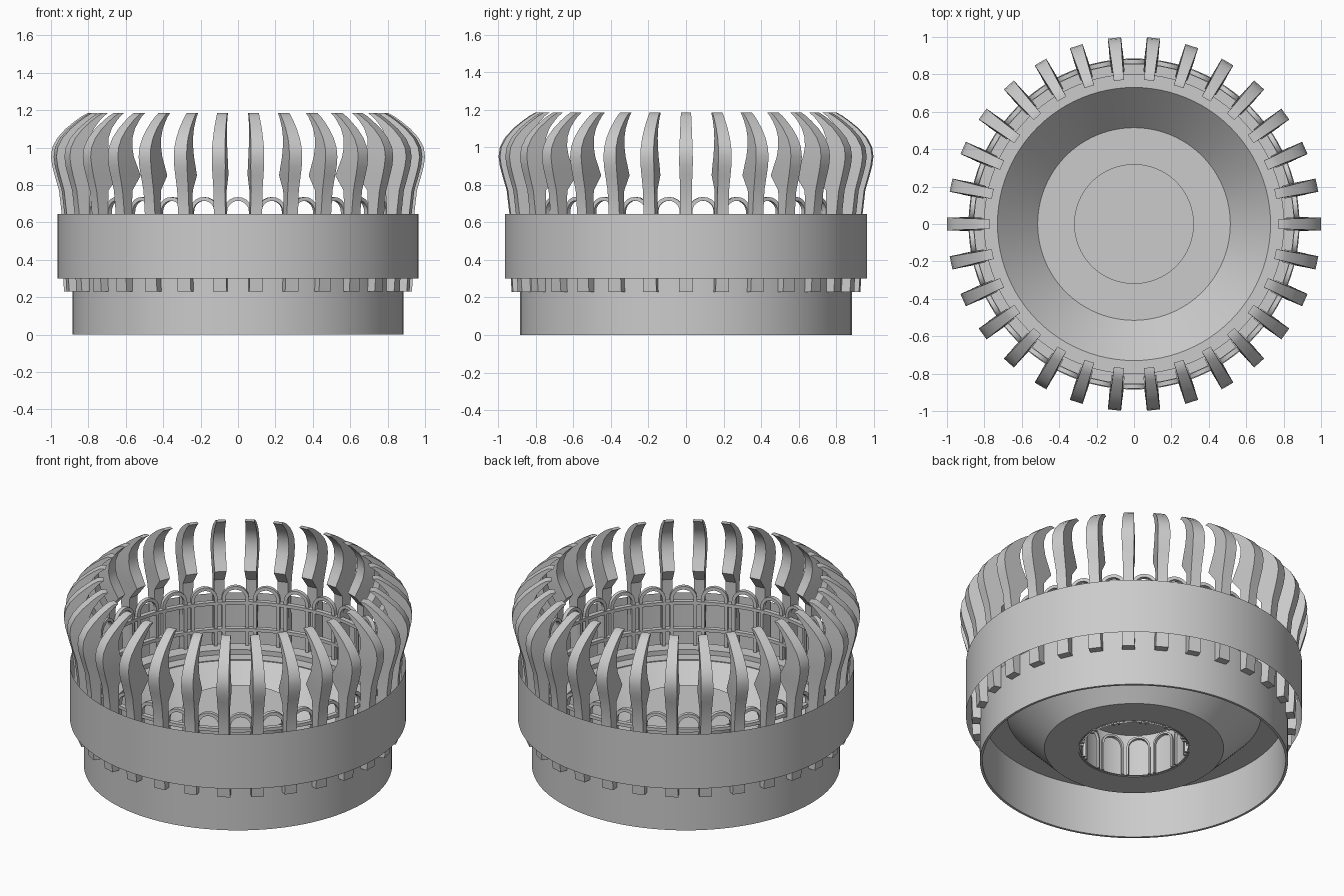
import bpy, bmesh
from math import sin, cos, pi, radians

if "Cube" in bpy.data.objects:
    bpy.data.objects.remove(bpy.data.objects["Cube"])

SEG = 96
RIBS = 30


def finish(name, bm, smooth=True):
    bmesh.ops.recalc_face_normals(bm, faces=bm.faces)
    mesh = bpy.data.meshes.new(name)
    bm.to_mesh(mesh)
    bm.free()
    ob = bpy.data.objects.new(name, mesh)
    bpy.context.collection.objects.link(ob)
    if smooth:
        bpy.ops.object.select_all(action='DESELECT')
        ob.select_set(True)
        bpy.context.view_layer.objects.active = ob
        bpy.ops.object.shade_smooth_by_angle(angle=radians(30))
    return ob


def lathe(name, profile, closed=False, seg=SEG):
    """Revolve (radius, z) points around z."""
    bm = bmesh.new()
    rings = []
    for r, z in profile:
        if r == 0:
            rings.append([bm.verts.new((0, 0, z))] * seg)
        else:
            rings.append([bm.verts.new((r * cos(2*pi*i/seg), r * sin(2*pi*i/seg), z))
                          for i in range(seg)])
    pairs = list(zip(rings, rings[1:]))
    if closed:
        pairs.append((rings[-1], rings[0]))
    for a, b in pairs:
        for i in range(seg):
            j = (i + 1) % seg
            vs = list(dict.fromkeys((a[i], a[j], b[j], b[i])))
            if len(vs) > 2:
                bm.faces.new(vs)
    return finish(name, bm)


def sweep(bm, sections, angle):
    """Skin four-point sections given as (radius, tangent, z), turned by angle."""
    c, s = cos(angle), sin(angle)
    rows = [[bm.verts.new((r*c - t*s, r*s + t*c, z)) for r, t, z in sec] for sec in sections]
    for a, b in zip(rows, rows[1:]):
        for i in range(4):
            j = (i + 1) % 4
            bm.faces.new((a[i], a[j], b[j], b[i]))
    bm.faces.new(rows[0])
    bm.faces.new(rows[-1])


def arcade(name, count, r_in, r_out, half, bar, z0, z_spring, phase):
    """Ring of arches standing on posts."""
    path = [(half, 0, z0)] + [(half*cos(pi*k/10), pi*k/10, z_spring + half*sin(pi*k/10))
                              for k in range(11)] + [(-half, pi, z0)]
    secs = []
    for t, a, z in path:
        dt, dz = bar*cos(a), bar*sin(a)
        secs.append([(r_in, t, z), (r_out, t, z), (r_out, t-dt, z-dz), (r_in, t-dt, z-dz)])
    bm = bmesh.new()
    for i in range(count):
        sweep(bm, secs, 2*pi*(i + phase)/count)
    return finish(name, bm)


# base drum wall with stepped ledge
lathe("base_drum", [(0.885, 0), (0.885, 0.36), (0.80, 0.36), (0.80, 0.33),
                    (0.73, 0.33), (0.73, 0.31), (0.87, 0.31), (0.87, 0)], closed=True)

# sunken bowl and its flat floor, open in the middle
lathe("bowl", [(0.735, 0.33), (0.515, 0.10), (0.31, 0.10),
               (0.31, 0.085), (0.515, 0.085), (0.735, 0.315)], closed=True)

# central drum, closed above and hollow below
lathe("centre_drum", [(0.32, 0.08), (0.32, 0.36), (0, 0.36), (0, 0.345),
                      (0.305, 0.345), (0.305, 0.08)])
arcade("centre_arcade", 12, 0.285, 0.307, 0.068, 0.012, 0.08, 0.26, 0.5)

# thin outer band
lathe("outer_band", [(0.965, 0.30), (0.965, 0.645)])

# inner arcade and its rails
arcade("wall_arcade", RIBS, 0.855, 0.88, 0.078, 0.02, 0.35, 0.657, 0.5)
for i, z in enumerate((0.46, 0.63)):
    lathe(f"arcade_rail_{i + 1}", [(0.853, z - 0.01), (0.882, z - 0.01),
                                   (0.882, z + 0.01), (0.853, z + 0.01)], closed=True)

# curved ribs: z, inner radius, outer radius, half width
stations = [(0.23, 0.880, 0.930, 0.037), (0.31, 0.882, 0.935, 0.035),
            (0.65, 0.882, 0.943, 0.031), (0.77, 0.878, 0.957, 0.031),
            (0.85, 0.815, 0.980, 0.034), (0.90, 0.845, 0.993, 0.036),
            (0.95, 0.872, 1.000, 0.036), (1.00, 0.883, 0.993, 0.035),
            (1.05, 0.880, 0.967, 0.033), (1.10, 0.858, 0.922, 0.031),
            (1.14, 0.825, 0.873, 0.029), (1.165, 0.800, 0.838, 0.028),
            (1.185, 0.772, 0.803, 0.027)]
bm = bmesh.new()
sections = [[(a, -w, z), (b, -w, z), (b, w, z), (a, w, z)] for z, a, b, w in stations]
for i in range(RIBS):
    sweep(bm, sections, 2*pi*i/RIBS)
finish("ribs", bm)
